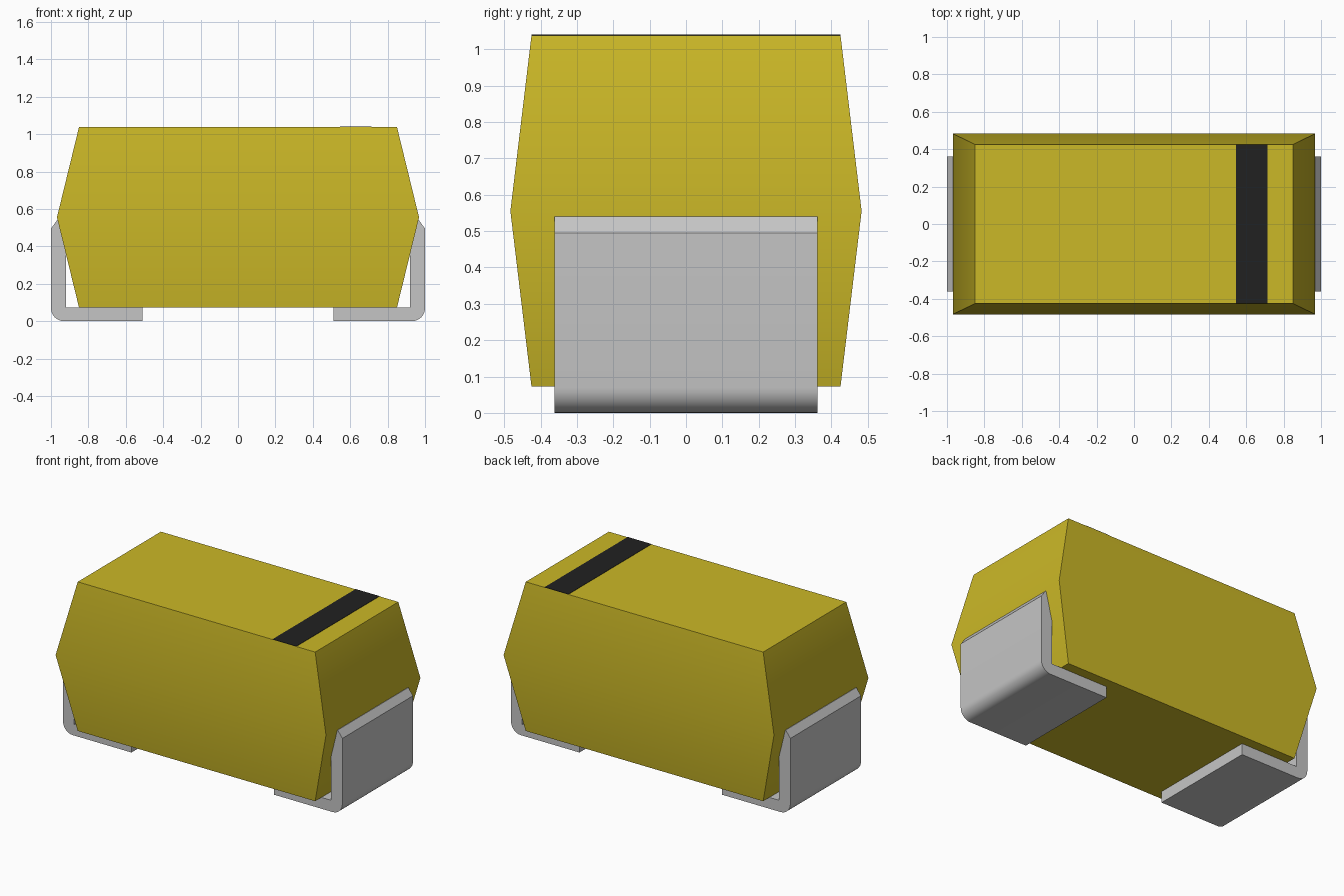
import bpy
import bmesh
from math import sin, cos, pi, radians

cube = bpy.data.objects.get("Cube")
if cube:
    bpy.data.objects.remove(cube, do_unlink=True)


def material(name, color, rough=0.5):
    mat = bpy.data.materials.new(name)
    mat.use_nodes = True
    mat.diffuse_color = (*color, 1)
    bsdf = mat.node_tree.nodes["Principled BSDF"]
    bsdf.inputs["Base Color"].default_value = (*color, 1)
    bsdf.inputs["Roughness"].default_value = rough
    return mat


yellow = material("mustard yellow", (0.60, 0.48, 0.02))
silver = material("light grey metal", (0.56, 0.56, 0.56))
black = material("near black", (0.015, 0.015, 0.015))


def finish(bm, name, mat):
    bmesh.ops.recalc_face_normals(bm, faces=bm.faces)
    mesh = bpy.data.meshes.new(name)
    bm.to_mesh(mesh)
    bm.free()
    mesh.materials.append(mat)
    obj = bpy.data.objects.new(name, mesh)
    bpy.context.collection.objects.link(obj)
    bpy.ops.object.select_all(action="DESELECT")
    obj.select_set(True)
    bpy.context.view_layer.objects.active = obj
    bpy.ops.object.shade_smooth_by_angle(angle=radians(30))
    return obj


# Moulded body: three stacked rectangles, widest at the parting line
BOTTOM, MIDDLE, TOP = 0.073, 0.555, 1.038
bm = bmesh.new()
rings = []
for hx, hy, z in ((0.85, 0.425, BOTTOM), (0.968, 0.483, MIDDLE), (0.85, 0.425, TOP)):
    rings.append([bm.verts.new((sx * hx, sy * hy, z))
                  for sx, sy in ((-1, -1), (1, -1), (1, 1), (-1, 1))])
bm.faces.new(rings[0])
bm.faces.new(rings[-1])
for low, high in zip(rings, rings[1:]):
    for i in range(4):
        j = (i + 1) % 4
        bm.faces.new((low[i], low[j], high[j], high[i]))
finish(bm, "body", yellow)

# Polarity band: thin plate on the top face
bm = bmesh.new()
bmesh.ops.create_cube(bm, size=1)
bmesh.ops.scale(bm, verts=bm.verts, vec=(0.17, 0.85, 0.004))
bmesh.ops.translate(bm, verts=bm.verts, vec=(0.63, 0, TOP))
finish(bm, "polarity_band", black)


# Bent metal terminals: folded strip profile extruded across the width
def terminal(name, side):
    r = 0.07
    bend = [(1 - r + r * sin(a), r - r * cos(a))
            for a in (pi / 2 * i / 8 for i in range(9))]
    profile = [(0.51, 0)] + bend + [(1, 0.495), (0.967, 0.54), (0.92, 0.54),
                                    (0.92, BOTTOM), (0.51, BOTTOM)]
    bm = bmesh.new()
    face = bm.faces.new([bm.verts.new((side * x, -0.361, z)) for x, z in profile])
    extruded = bmesh.ops.extrude_face_region(bm, geom=[face])["geom"]
    moved = [v for v in extruded if isinstance(v, bmesh.types.BMVert)]
    bmesh.ops.translate(bm, verts=moved, vec=(0, 0.722, 0))
    finish(bm, name, silver)


terminal("left_terminal", 1)
terminal("right_terminal", -1)
